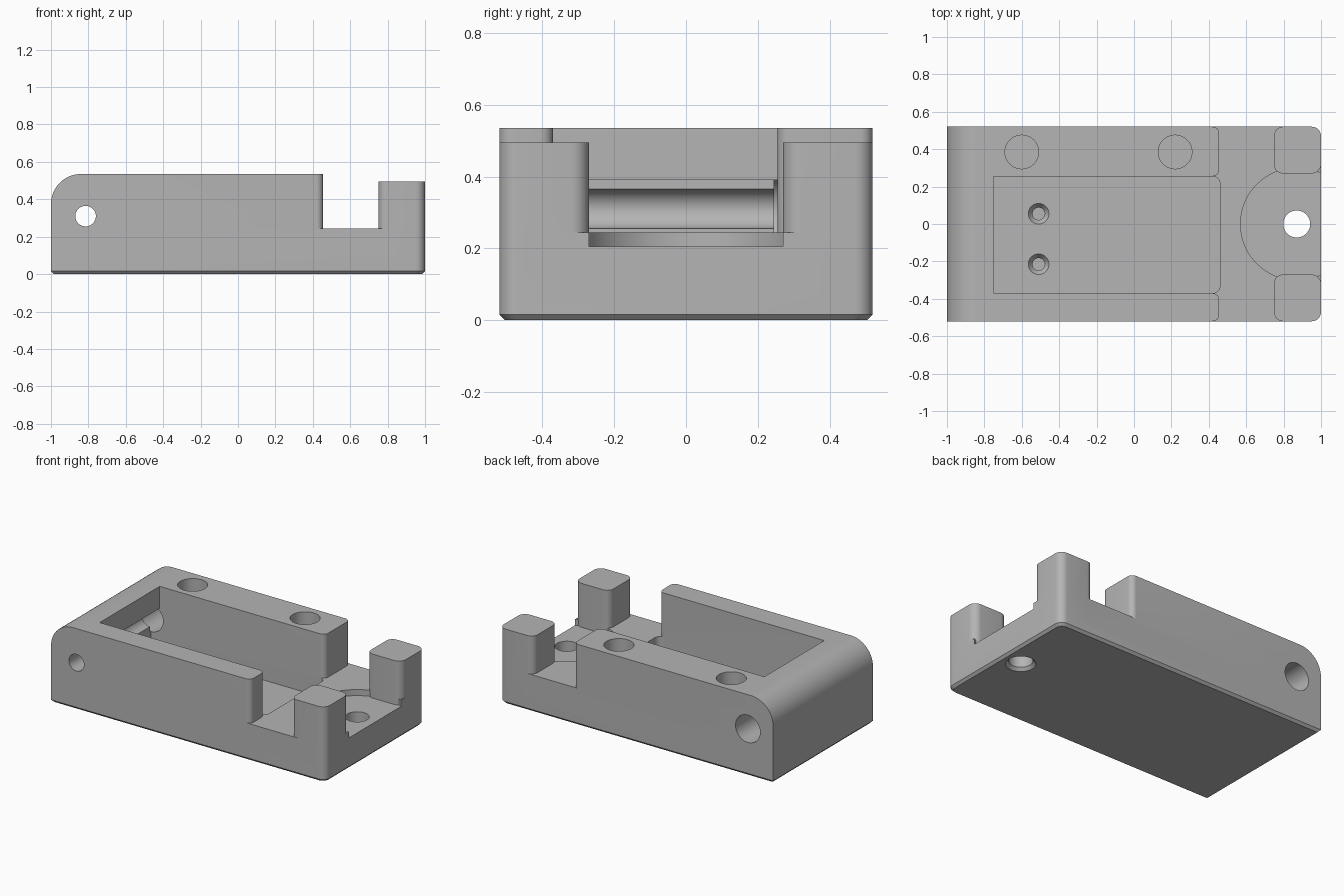
import bpy, bmesh
from math import sin, cos, pi
from mathutils import Vector, Matrix

cube = bpy.data.objects.get("Cube")
if cube:
    bpy.data.objects.remove(cube, do_unlink=True)

grey = bpy.data.materials.new("plain grey")
grey.use_nodes = True
colour = (0.46, 0.46, 0.46, 1)
grey.diffuse_color = colour
grey.node_tree.nodes["Principled BSDF"].inputs["Base Color"].default_value = colour


def rounded(corners, steps=8):
    """Outline from (x, y, radius) corners; a zero radius stays sharp."""
    out = []
    n = len(corners)
    for i, (x, y, r) in enumerate(corners):
        p = Vector((x, y))
        if r == 0:
            out.append(p)
            continue
        a = (Vector(corners[i - 1][:2]) - p).normalized() * r
        b = (Vector(corners[(i + 1) % n][:2]) - p).normalized() * r
        for k in range(steps + 1):
            t = k / steps * pi / 2
            out.append(p + a * (1 - sin(t)) + b * (1 - cos(t)))
    return out


def rect(x0, x1, y0, y1, left=0, right=0):
    return rounded([(x0, y0, left), (x1, y0, right), (x1, y1, right), (x0, y1, left)])


def loft(name, rings):
    """Solid through matching outlines, each given with its height."""
    bm = bmesh.new()
    loops = [[bm.verts.new((p.x, p.y, z)) for p in pts] for pts, z in rings]
    n = len(loops[0])
    for low, high in zip(loops, loops[1:]):
        for i in range(n):
            j = (i + 1) % n
            bm.faces.new((low[i], low[j], high[j], high[i]))
    bm.faces.new(loops[0][::-1])
    bm.faces.new(loops[-1])
    bmesh.ops.recalc_face_normals(bm, faces=bm.faces)
    mesh = bpy.data.meshes.new(name)
    bm.to_mesh(mesh)
    bm.free()
    mesh.materials.append(grey)
    obj = bpy.data.objects.new(name, mesh)
    bpy.context.collection.objects.link(obj)
    return obj


def prism(name, outline, z0, z1):
    return loft(name, [(outline, z0), (outline, z1)])


def turned(name, x, y, profile, sides=48):
    """Round solid about a vertical axis from (radius, z) pairs."""
    ring = [Vector((cos(2 * pi * i / sides), sin(2 * pi * i / sides))) for i in range(sides)]
    return loft(name, [([p * r + Vector((x, y)) for p in ring], z) for r, z in profile])


def combine(target, tool, operation="DIFFERENCE"):
    mod = target.modifiers.new("combine", "BOOLEAN")
    mod.operation = operation
    mod.solver = "EXACT"
    mod.object = tool
    bpy.context.view_layer.objects.active = target
    bpy.ops.object.modifier_apply(modifier=mod.name)
    bpy.data.objects.remove(tool, do_unlink=True)


WIDE, DECK, TOP, POST = 0.52, 0.245, 0.535, 0.495
FLOOR, BACK, ARM = 0.12, -0.75, 0.455
IN_F, IN_B = -0.37, 0.255

# Base slab with a small chamfer under it
full = rect(-1, 1, -WIDE, WIDE, 0, 0.05)
inset = rect(-0.985, 0.985, -WIDE + 0.015, WIDE - 0.015, 0, 0.04)
housing = loft("housing", [(inset, 0), (full, 0.016), (full, DECK)])

# Sunken pocket and round recess in the deck
combine(housing, prism("pocket", rect(BACK, 0.46, IN_F, IN_B, 0, 0.04), FLOOR, 0.4))
combine(housing, turned("recess", 0.87, 0, [(0.3, 0.205), (0.3, 0.4)], 96))

# Walls: a U shape with rounded arm ends
walls = rounded([(-1, -WIDE, 0), (ARM, -WIDE, 0.035), (ARM, IN_F, 0.035), (BACK, IN_F, 0),
                 (BACK, IN_B, 0), (ARM, IN_B, 0.035), (ARM, WIDE, 0.035), (-1, WIDE, 0)])
combine(housing, prism("walls", walls, 0.2, TOP), "UNION")

# Two corner posts
for side in (-1, 1):
    y0, y1 = sorted((side * 0.27, side * WIDE))
    combine(housing, prism("post", rect(0.75, 1, y0, y1, 0.045, 0.05), 0.1, POST), "UNION")

# Rounded top edge of the end wall
r = 0.16
edge = [Vector((-1.1, TOP + 0.1)), Vector((-1.1, TOP - r))]
edge += [Vector((-1 + r - r * cos(t * pi / 32), TOP - r + r * sin(t * pi / 32))) for t in range(17)]
edge.append(Vector((-1 + r, TOP + 0.1)))
edge_cut = prism("edge", edge, -0.7, 0.7)
edge_cut.data.transform(Matrix.Rotation(pi / 2, 4, "X"))
combine(housing, edge_cut)

# Undercut below the end wall, then the cross hole with its wider rear bore
combine(housing, prism("undercut", rect(-0.815, -0.7, IN_F, IN_B), FLOOR, 0.39))
for radius, y0, y1 in ((0.055, -0.6, 0.3), (0.09, IN_B - 0.01, 0.6)):
    bore = turned("bore", 0, 0, [(radius, y0), (radius, y1)])
    bore.data.transform(Matrix.Translation((-0.815, 0, 0.31)) @ Matrix.Rotation(-pi / 2, 4, "X"))
    combine(housing, bore)

# Blind holes in the rear arm
for x in (-0.6, 0.22):
    combine(housing, turned("socket", x, 0.385, [(0.09, 0.335), (0.09, 0.7)]))

# Countersunk screw holes in the pocket floor
for y in (0.055, -0.215):
    combine(housing, turned("screw_hole", -0.51, y,
                            [(0.033, 0.04), (0.033, 0.09), (0.055, FLOOR), (0.055, 0.2)]))

# Through hole in the deck, flared underneath
combine(housing, turned("through_hole", 0.87, 0,
                        [(0.1, -0.01), (0.09, 0), (0.072, 0.02), (0.072, 0.4)]))

bpy.ops.object.select_all(action="DESELECT")
housing.select_set(True)
bpy.context.view_layer.objects.active = housing
bpy.ops.object.shade_smooth_by_angle(angle=pi / 6)
